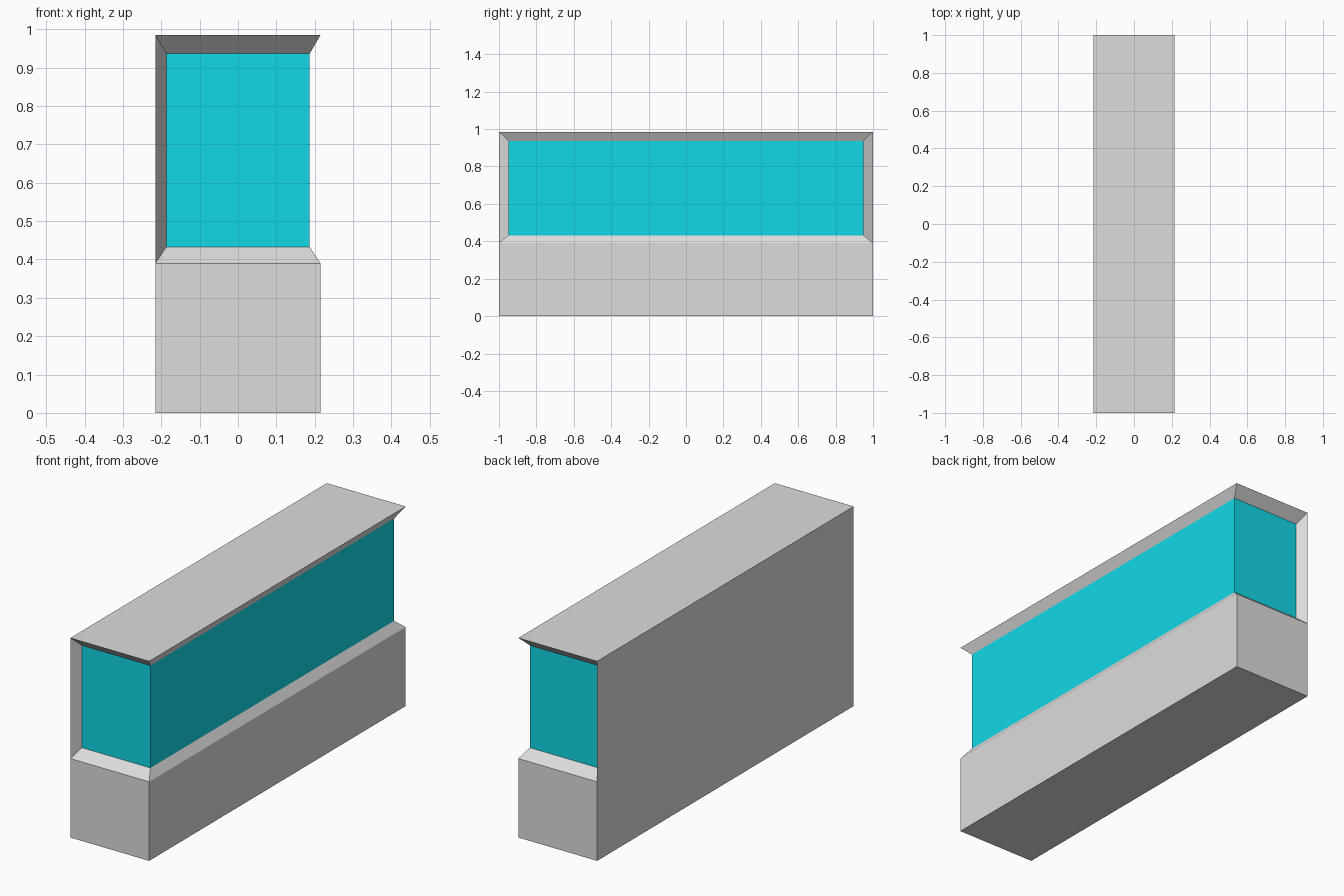
import bpy
import bmesh

default = bpy.data.objects.get("Cube")
if default:
    bpy.data.objects.remove(default)

HALF_W, HALF_L = 0.215, 1.0       # outer shell
WIN_W, WIN_L = 0.187, 0.95        # recessed glazing
SILL_LOW, SILL_TOP = 0.39, 0.432
HEAD_LOW, HEIGHT = 0.937, 0.985


def make_material(name, color):
    mat = bpy.data.materials.new(name)
    mat.use_nodes = True
    mat.diffuse_color = color
    mat.node_tree.nodes["Principled BSDF"].inputs["Base Color"].default_value = color
    return mat


grey = make_material("light grey", (0.72, 0.72, 0.72, 1))
cyan = make_material("cyan", (0.006, 0.725, 0.84, 1))


def ring(bm, w, l, z):
    """Six-point outline; the back wall corners always stay on the outer shell."""
    outline = [(-HALF_W, -HALF_L), (-w, -l), (w, -l), (w, l), (-w, l), (-HALF_W, HALF_L)]
    return [bm.verts.new((x, y, z)) for x, y in outline]


# Body: base, sloped sill, window band and flared roof edge, with a flat back wall
bm = bmesh.new()
rings = [
    ring(bm, HALF_W, HALF_L, 0),
    ring(bm, HALF_W, HALF_L, SILL_LOW),
    ring(bm, WIN_W, WIN_L, SILL_TOP),
    ring(bm, WIN_W, WIN_L, HEAD_LOW),
    ring(bm, HALF_W, HALF_L, HEIGHT),
]
for level, (low, high) in enumerate(zip(rings, rings[1:])):
    for i in range(len(low)):
        j = (i + 1) % len(low)
        face = bm.faces.new((low[i], low[j], high[j], high[i]))
        # Glazing wraps the two ends and one long side
        if level == 2 and i in (1, 2, 3):
            face.material_index = 1
bm.faces.new(reversed(rings[0]))
bm.faces.new(rings[-1])

# Merge the doubled corners where the outline is a plain rectangle
bmesh.ops.remove_doubles(bm, verts=bm.verts, dist=0.0001)
bmesh.ops.recalc_face_normals(bm, faces=bm.faces)

mesh = bpy.data.meshes.new("window_block")
bm.to_mesh(mesh)
bm.free()
mesh.materials.append(grey)
mesh.materials.append(cyan)
body = bpy.data.objects.new("window_block", mesh)
bpy.context.collection.objects.link(body)
